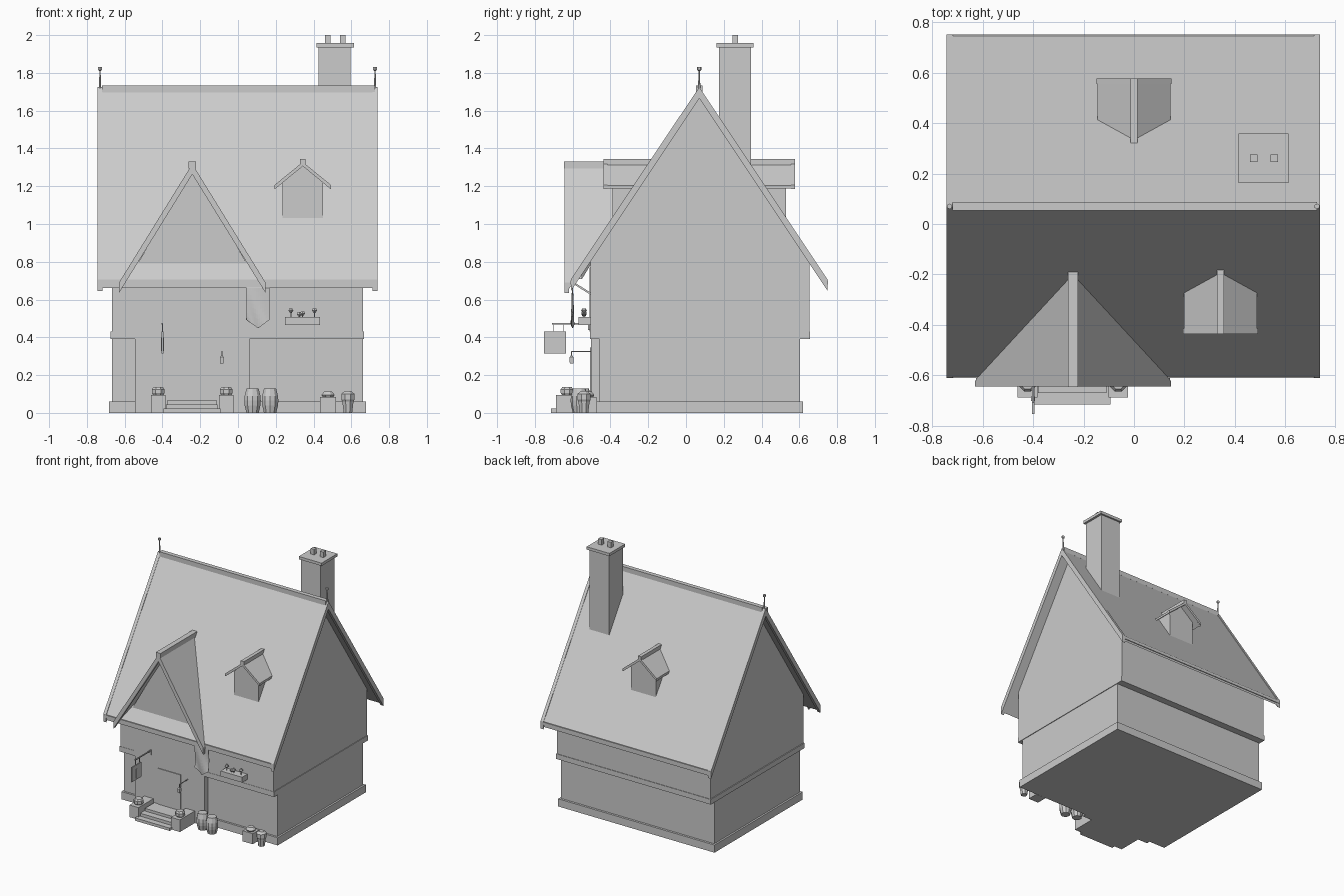
import bpy, bmesh, math

if "Cube" in bpy.data.objects:
    bpy.data.objects.remove(bpy.data.objects["Cube"])

mat = bpy.data.materials.new("stone grey")
mat.diffuse_color = (0.6, 0.6, 0.6, 1)
mat.use_nodes = True
mat.node_tree.nodes["Principled BSDF"].inputs["Base Color"].default_value = mat.diffuse_color
RY, RZ, SL = 0.07, 1.72, 1.5          # main ridge position and roof slope


def finish(name, bm):
    bmesh.ops.recalc_face_normals(bm, faces=bm.faces)
    me = bpy.data.meshes.new(name)
    bm.to_mesh(me)
    bm.free()
    me.materials.append(mat)
    ob = bpy.data.objects.new(name, me)
    bpy.context.collection.objects.link(ob)
    return ob


def prism(name, pts, axis, a, b, flip=False):
    """Extrude a 2D profile along x or y; b may be a function of height."""
    bm = bmesh.new()
    rings = []
    for end in (a, b):
        ring = []
        for p, q in pts:
            d = end(q) if callable(end) else end
            if axis == 'x':
                co = (d, p, q)
            else:
                co = (p, 2 * RY - d if flip else d, q)
            ring.append(bm.verts.new(co))
        bm.faces.new(ring)
        rings.append(ring)
    n = len(pts)
    for i in range(n):
        j = (i + 1) % n
        bm.faces.new((rings[0][i], rings[0][j], rings[1][j], rings[1][i]))
    return finish(name, bm)


def box(name, x0, x1, y0, y1, z0, z1):
    return prism(name, [(x0, z0), (x1, z0), (x1, z1), (x0, z1)], 'y', y0, y1)


def lathe(name, x, y, prof, sides=8):
    """Turned shape from (radius, z) pairs."""
    bm = bmesh.new()
    rings = []
    for r, z in prof:
        rings.append([bm.verts.new((x + r * math.cos(2 * math.pi * (i + .5) / sides),
                                    y + r * math.sin(2 * math.pi * (i + .5) / sides), z))
                      for i in range(sides)])
    for lo, hi in zip(rings, rings[1:]):
        for i in range(sides):
            j = (i + 1) % sides
            bm.faces.new((lo[i], lo[j], hi[j], hi[i]))
    bm.faces.new(rings[0])
    bm.faces.new(rings[-1])
    return finish(name, bm)


def vee(c, h, zr, ze, t):
    return [(c - h, ze), (c, zr), (c + h, ze), (c + h, ze - t), (c, zr - t), (c - h, ze - t)]


def into_roof(z):                     # y where the front slope reaches height z
    return RY - (RZ - z) / SL + 0.02


# house body
box("plinth", -.682, .677, -.474, .62, 0, .06)
box("ground_floor_wall", -.668, .663, -.458, .603, .06, .40)
box("floor_band", -.675, .668, -.507, .657, .39, .43)
under = RZ - .05
prism("upper_wall", [(-.505, .43), (.653, .43), (.653, under - SL * (.653 - RY)),
                     (RY, under), (-.505, under - SL * (RY + .505))], 'x', -.668, .663)

# main roof, verge boards, ridge, eaves boards, finials
eave = RZ - SL * .675
prism("main_roof", vee(RY, .675, RZ, eave, .045), 'x', -.73, .725)
for s, x0, x1 in (("left", -.743, -.718), ("right", .713, .738)):
    prism("verge_board_" + s, vee(RY, .68, RZ + .005, eave - .002, .06), 'x', x0, x1)
    fx = (x0 + x1) / 2
    lathe("finial_" + s, fx, RY, [(.006, 1.72), (.004, 1.81), (.011, 1.815), (.011, 1.83)], 6)
box("ridge_cap", -.72, .725, RY - .017, RY + .017, 1.695, 1.732)
for s, y in (("front", -.605), ("back", .745)):
    box("eaves_board_" + s, -.74, .735, y - .006, y + .006, .68, .702)

# chimney
box("chimney_stack", .426, .596, .175, .345, 1.2, 1.935)
box("chimney_cap", .415, .613, .162, .358, 1.935, 1.957)
for x in (.475, .555):
    box("chimney_pot", x - .015, x + .015, .245, .275, 1.957, 2.0)

# entrance bay and cross gable
GX = -.242
box("bay_lower", -.545, .06, -.503, -.44, 0, .43)
box("bay_upper", -.545, .06, -.512, -.44, .43, .77)
prism("gable_wall", [(GX - .335, .71), (GX + .335, .71), (GX, 1.29)], 'y', -.55, into_roof)
prism("gable_roof", vee(GX, .385, 1.315, .69, .04), 'y', -.635, into_roof)
prism("gable_verge", vee(GX, .388, 1.318, .69, .055), 'y', -.643, -.62)
box("gable_ridge", GX - .02, GX + .02, -.645, -.19, 1.295, 1.332)


def dormer(name, c, flip):
    prism(name + "_wall", [(c - .107, 1.0), (c + .107, 1.0), (c + .107, 1.23),
                           (c, 1.31), (c - .107, 1.23)], 'y', -.388, into_roof, flip)
    prism(name + "_roof", vee(c, .145, 1.325, 1.205, .018), 'y', -.43, into_roof, flip)
    prism(name + "_verge", vee(c, .149, 1.328, 1.207, .022), 'y', -.436, -.415, flip)
    prism(name + "_ridge", [(c - .014, 1.31), (c + .014, 1.31), (c + .014, 1.343),
                            (c - .014, 1.343)], 'y', -.436, into_roof, flip)


dormer("front_dormer", .343, False)
dormer("back_dormer", 0, True)

# door, steps, and pedestals with planters
box("door", -.34, -.145, -.509, -.50, .065, .347)
box("step_low", -.395, -.093, -.715, -.5, 0, .022)
box("step_middle", -.38, -.108, -.67, -.5, .022, .045)
box("step_top", -.375, -.112, -.62, -.5, .045, .066)
planter = [(.026, .09), (.036, .105), (.036, .125), (.026, .138)]
for s, x in (("left", -.422), ("right", -.062)):
    box("pedestal_" + s, x - .039, x + .039, -.688, -.50, 0, .095)
    lathe("planter_" + s, x, -.63, planter)

# barrels
barrel = [(.034, 0), (.044, .04), (.046, .065), (.044, .09), (.034, .128)]
lathe("barrel_left", .077, -.548, barrel, 10)
lathe("barrel_right", .17, -.565, barrel, 10)

# crate and pot by the right wall
box("crate", .433, .52, -.56, -.475, 0, .083)
lathe("crate_plant", .477, -.52, [(.03, .083), (.038, .095), (.022, .113)])
lathe("corner_pot", .582, -.54, [(.024, 0), (.032, .06), (.038, .07), (.038, .1), (.02, .115)])

# flower box
box("flower_box", .248, .435, -.57, -.503, .465, .507)
for i, (x, h) in enumerate(((.28, .545), (.325, .525), (.342, .53), (.405, .545))):
    lathe("flower_stem", x, -.54, [(.003, .505), (.003, h - .01)], 5)
    lathe("flower", x, -.54, [(.006, h - .015), (.015, h - .004), (.01, h + .008)], 6)

# hanging sign
box("sign_arm", -.404, -.396, -.71, -.505, .468, .476)
box("sign_wall_plate", -.406, -.394, -.518, -.505, .44, .48)
for y in (-.7, -.65):
    box("sign_hook", -.402, -.398, y - .002, y + .002, .43, .47)
box("sign_board", -.405, -.395, -.752, -.635, .315, .43)
box("sign_emblem", -.408, -.392, -.702, -.684, .328, .40)

# lantern
box("lantern_arm", -.087, -.083, -.61, -.50, .323, .328)
box("lantern_hook", -.087, -.083, -.608, -.604, .295, .325)
lathe("lantern", -.085, -.606, [(.013, .262), (.015, .295), (.006, .303)], 4)

# pointed wavy banner with rod and bracket
bm = bmesh.new()
cols, rows = 12, 10
grid = []
for i in range(cols + 1):
    u = i / cols
    low = .448 + .045 * abs(2 * u - 1)
    grid.append([bm.verts.new((.045 + .122 * u,
                               -.603 + .008 * math.sin(6 * u + 4 * j / rows) * (1 - j / rows),
                               low + (.688 - low) * j / rows)) for j in range(rows + 1)])
for i in range(cols):
    for j in range(rows):
        bm.faces.new((grid[i][j], grid[i + 1][j], grid[i + 1][j + 1], grid[i][j + 1]))
banner = finish("banner", bm)
mod = banner.modifiers.new("cloth thickness", 'SOLIDIFY')
mod.thickness = .004
box("banner_rod", .025, .187, -.609, -.598, .683, .692)
prism("banner_bracket", [(-.605, .688), (-.505, .625), (-.505, .637), (-.59, .69)], 'x', .1, .112)
